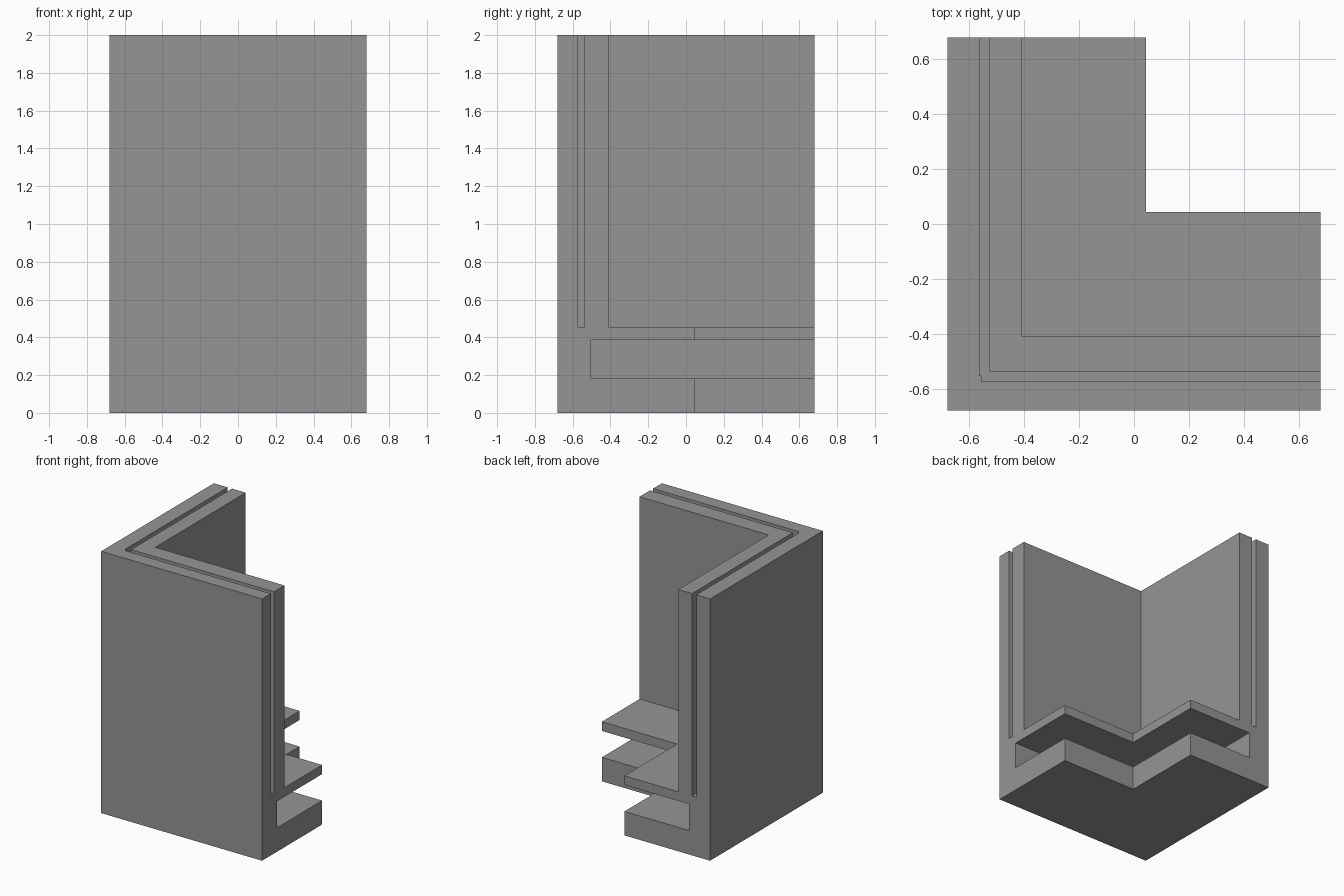
import bpy
import bmesh

if "Cube" in bpy.data.objects:
    bpy.data.objects.remove(bpy.data.objects["Cube"])

grey = bpy.data.materials.new("mid grey")
grey.diffuse_color = (0.3, 0.3, 0.3, 1)
grey.use_nodes = True
grey.node_tree.nodes["Principled BSDF"].inputs["Base Color"].default_value = grey.diffuse_color


def prism(name, outline, z0, z1):
    """Extrude a counter-clockwise plan outline from z0 to z1."""
    bm = bmesh.new()
    low = [bm.verts.new((x, y, z0)) for x, y in outline]
    high = [bm.verts.new((x, y, z1)) for x, y in outline]
    bm.faces.new(low[::-1])
    bm.faces.new(high)
    n = len(outline)
    for i in range(n):
        j = (i + 1) % n
        bm.faces.new((low[i], low[j], high[j], high[i]))
    bmesh.ops.recalc_face_normals(bm, faces=bm.faces)
    mesh = bpy.data.meshes.new(name)
    bm.to_mesh(mesh)
    bm.free()
    mesh.materials.append(grey)
    obj = bpy.data.objects.new(name, mesh)
    bpy.context.collection.objects.link(obj)
    return obj


def corner(start):
    """Square outline from a corner point out past the far ends."""
    return [(start, start), (1, start), (1, 1), (start, 1)]


# Full L-shaped corner block
A, E = 0.68, 0.044
bracket = prism("corner_bracket",
                [(-A, -A), (A, -A), (A, E), (E, E), (E, A), (-A, A)], 0, 2)

# Narrow panel slot with a small step at its outer corner
slot = [(-0.556, -0.575), (1, -0.575), (1, -0.538), (-0.527, -0.538),
        (-0.527, 1), (-0.563, 1), (-0.563, -0.553), (-0.556, -0.553)]

# Space above the shelf, gap below the shelf, panel slot
cutters = [
    prism("upper_space_cutter", corner(-0.411), 0.455, 2.2),
    prism("shelf_gap_cutter", corner(-0.502), 0.183, 0.385),
    prism("panel_slot_cutter", slot, 0.455, 2.2),
]
for cutter in cutters:
    cutter.hide_render = True
    cutter.display_type = 'WIRE'
    mod = bracket.modifiers.new(cutter.name, 'BOOLEAN')
    mod.operation = 'DIFFERENCE'
    mod.solver = 'EXACT'
    mod.object = cutter
